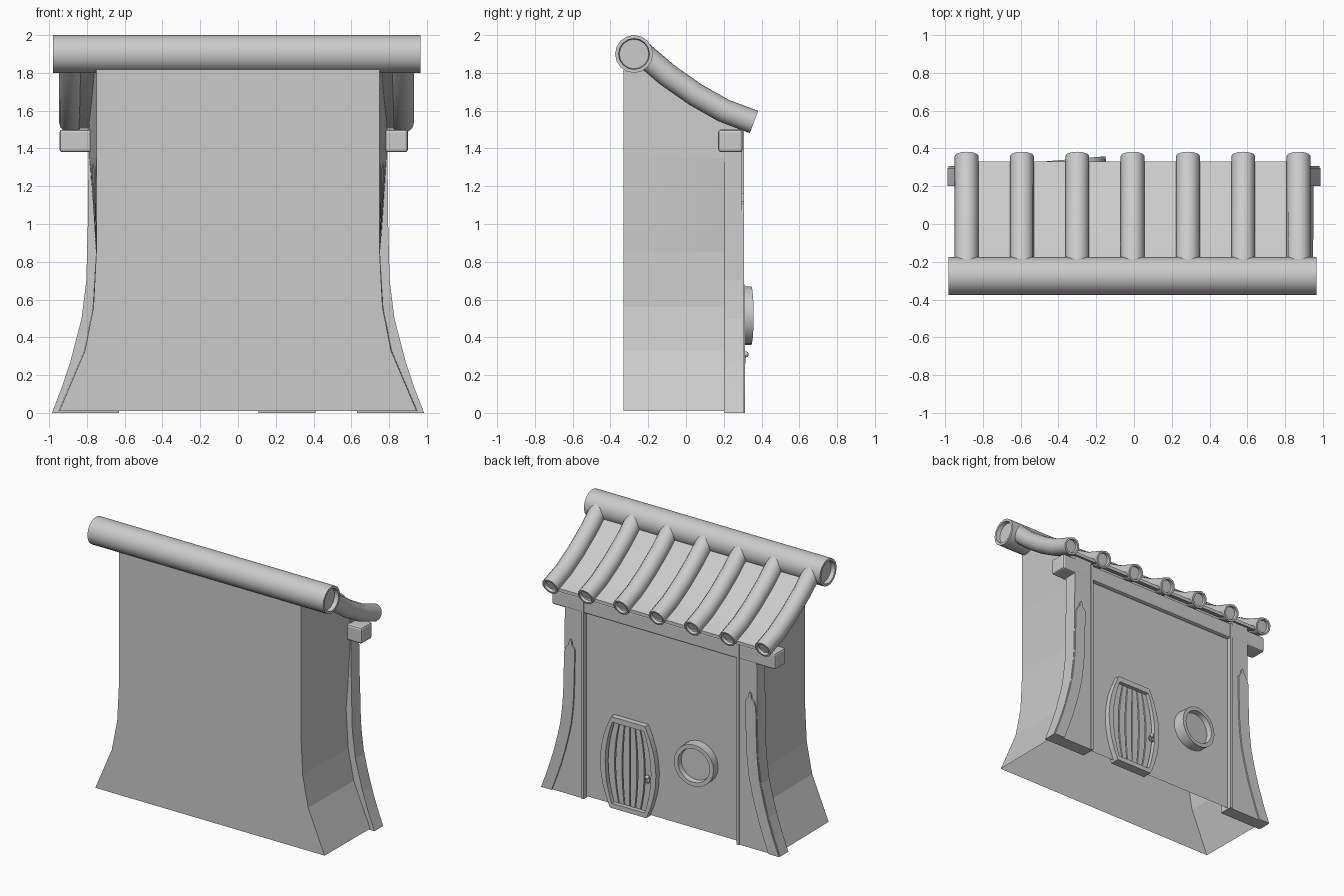
import bpy, bmesh, math
from mathutils import Vector

cube = bpy.data.objects.get("Cube")
if cube:
    bpy.data.objects.remove(cube, do_unlink=True)

grey = bpy.data.materials.new("plain grey")
grey.use_nodes = True
grey.diffuse_color = (0.6, 0.6, 0.6, 1)
grey.node_tree.nodes["Principled BSDF"].inputs["Base Color"].default_value = (0.6, 0.6, 0.6, 1)


def finish(bm, name, smooth=False, bevel=0):
    bmesh.ops.recalc_face_normals(bm, faces=bm.faces)
    mesh = bpy.data.meshes.new(name)
    bm.to_mesh(mesh)
    bm.free()
    mesh.materials.append(grey)
    obj = bpy.data.objects.new(name, mesh)
    bpy.context.collection.objects.link(obj)
    if bevel:
        mod = obj.modifiers.new("soft edges", "BEVEL")
        mod.width, mod.segments = bevel, 2
    if smooth:
        bpy.ops.object.select_all(action="DESELECT")
        obj.select_set(True)
        bpy.context.view_layer.objects.active = obj
        bpy.ops.object.shade_smooth_by_angle(angle=math.radians(40))
    return obj


def lerp(points, t):
    for (a, va), (b, vb) in zip(points, points[1:]):
        if t <= b:
            return va + (vb - va) * (t - a) / (b - a)
    return points[-1][1]


def prism(name, outline, y0, y1, bevel=0):
    """Extrude an outline of (x, z) points from y0 to y1."""
    bm = bmesh.new()
    back = [bm.verts.new((x, y0, z)) for x, z in outline]
    face = bm.faces.new(back)
    new = bmesh.ops.extrude_face_region(bm, geom=[face])["geom"]
    moved = [v for v in new if isinstance(v, bmesh.types.BMVert)]
    bmesh.ops.translate(bm, verts=moved, vec=(0, y1 - y0, 0))
    return finish(bm, name, bevel=bevel)


def box(name, x0, x1, y0, y1, z0, z1, bevel=0):
    return prism(name, [(x0, z0), (x1, z0), (x1, z1), (x0, z1)], y0, y1, bevel)


def tube(name, path, radius, across, sides, rim, depth):
    """Round bar along a path, with a rimmed hollow in each end."""
    bm = bmesh.new()
    path = [Vector(p) for p in path]
    rings = []
    for i, p in enumerate(path):
        t = (path[min(i + 1, len(path) - 1)] - path[max(i - 1, 0)]).normalized()
        v = t.cross(Vector(across)).normalized()
        u = v.cross(t)
        angles = [math.tau * k / sides for k in range(sides)]
        rings.append([bm.verts.new(p + radius * (u * math.cos(a) + v * math.sin(a))) for a in angles])
    for a, b in zip(rings, rings[1:]):
        for k in range(sides):
            n = (k + 1) % sides
            bm.faces.new((a[k], a[n], b[n], b[k]))
    caps = [bm.faces.new(rings[0]), bm.faces.new(rings[-1])]
    bmesh.ops.recalc_face_normals(bm, faces=bm.faces)
    bmesh.ops.inset_individual(bm, faces=caps, thickness=rim)
    bmesh.ops.inset_individual(bm, faces=caps, thickness=0.004, depth=-depth)
    return finish(bm, name, smooth=True)


# Roof slope: centre height of the tiles along y
slope = [(-0.33, 1.98), (-0.24, 1.91), (-0.1, 1.79), (0.05, 1.685), (0.2, 1.6), (0.36, 1.54)]

# Body: flared shell, open underneath, top following the roof
front_half = [(0, 0.95), (0.33, 0.81), (0.56, 0.765), (0.85, 0.75), (2, 0.75)]
back_half = [(0, 0.955), (0.33, 0.815), (0.56, 0.77), (0.85, 0.752), (1.35, 0.79), (2, 0.79)]
depths = [-0.33, -0.2, -0.1, 0.05, 0.16, 0.27]
bm = bmesh.new()
rings = []
for level in (0.01, 0.33, 0.56, 0.85, 1.35, None):
    left, right = [], []
    for y in depths:
        z = level if level is not None else min(lerp(slope, y) - 0.035, 1.84)
        f = (y - depths[0]) / (depths[-1] - depths[0])
        half = lerp(front_half, z) * (1 - f) + lerp(back_half, z) * f
        left.append(bm.verts.new((half, y, z)))
        right.append(bm.verts.new((-half, y, z)))
    rings.append(left + right[::-1])
count = len(rings[0])
for a, b in zip(rings, rings[1:]):
    for k in range(count):
        n = (k + 1) % count
        bm.faces.new((a[k], a[n], b[n], b[k]))
for k in range(len(depths) - 1):
    top = rings[-1]
    bm.faces.new((top[k], top[k + 1], top[count - 2 - k], top[count - 1 - k]))
finish(bm, "house_body")

# Roof sheet under the tiles
bm = bmesh.new()
rows = []
for i in range(11):
    y = -0.25 + 0.58 * i / 10
    z = lerp(slope, y)
    rows.append([bm.verts.new((x, y, z + dz)) for x, dz in ((-0.88, -0.045), (0.87, -0.045), (0.87, -0.02), (-0.88, -0.02))])
for a, b in zip(rows, rows[1:]):
    for k in range(4):
        n = (k + 1) % 4
        bm.faces.new((a[k], a[n], b[n], b[k]))
bm.faces.new(rows[0])
bm.faces.new(rows[-1])
finish(bm, "roof_sheet", smooth=True)

# Ridge and curved tile bars
tube("ridge_bar", [(-0.98, -0.275, 1.9), (0.965, -0.275, 1.9)], 0.1, (0, 1, 0), 16, 0.018, 0.03)
for i in range(7):
    x = -0.885 + 0.2925 * i
    tube(f"roof_tile_{i + 1}", [(x, y, z) for y, z in slope[1:]], 0.063, (1, 0, 0), 12, 0.014, 0.02)

# Cross beam with ends poking out
box("cross_beam", -0.945, 0.9, 0.17, 0.3, 1.38, 1.5, bevel=0.015)

# Pillars with flared outer edge, inner strip and raised trim
flare = [(0, 0.985), (0.13, 0.935), (0.27, 0.888), (0.5, 0.828), (0.7, 0.803), (1.0, 0.795), (1.53, 0.79)]
for side, s in (("left", 1), ("right", -1)):
    edge = [(s * x, z) for z, x in flare]
    prism(f"{side}_pillar", [(s * 0.64, 0)] + edge + [(s * 0.64, 1.53)], 0.2, 0.297)
    box(f"{side}_pillar_strip", s * 0.63, s * 0.65, 0.2, 0.306, 0, 1.5)
    heights = [1.06 * k / 10 for k in range(11)]
    outer = [(s * (lerp(flare, z) - 0.004), z) for z in heights]
    inner = [(s * (lerp(flare, z) - 0.09), z) for z in reversed(heights)]
    ogee = [(0.775, 1.1), (0.755, 1.12), (0.75, 1.15), (0.74, 1.165), (0.73, 1.15), (0.725, 1.12), (0.706, 1.1)]
    prism(f"{side}_pillar_trim", outer + [(s * x, z) for x, z in ogee] + inner, 0.25, 0.308)


# Barrel-shaped door: strips bounded by fractions of its half width
def door_strip(name, f0, f1, z0, z1, y1, bevel=0):
    def x(f, z):
        return 0.26 + f * (0.23 - 0.085 * ((z - 0.33) / 0.34) ** 2)
    zs = [z0 + (z1 - z0) * k / 8 for k in range(9)]
    prism(name, [(x(f0, z), z) for z in zs] + [(x(f1, z), z) for z in reversed(zs)], 0.24, y1, bevel)


door_strip("door_backing", -0.9, 0.9, 0.02, 0.67, 0.276)
for side, s in (("left", 1), ("right", -1)):
    door_strip(f"door_frame_{side}", s * 0.82, s, 0.0, 0.68, 0.312)
door_strip("door_frame_bottom", -0.82, 0.82, 0.0, 0.035, 0.312)
door_strip("door_frame_top", -0.82, 0.82, 0.64, 0.68, 0.312)
for i in range(6):
    f = -0.8 + 1.6 * i / 6
    door_strip(f"door_board_{i + 1}", f + 0.02, f + 0.245, 0.04, 0.635, 0.29)

# Door knob
bm = bmesh.new()
bmesh.ops.create_uvsphere(bm, u_segments=12, v_segments=8, radius=0.016)
bmesh.ops.translate(bm, verts=bm.verts, vec=(0.1, 0.316, 0.31))
finish(bm, "door_knob", smooth=True)
ring = [(0.1 + 0.02 * math.sin(a), 0.31, 0.285 + 0.02 * math.cos(a)) for a in [math.tau * k / 12 for k in range(13)]]
tube("door_ring", ring, 0.006, (0, 1, 0), 6, 0.001, 0.0)

# Round window, slightly turned
tube("round_window", [(-0.297, 0.25, 0.515), (-0.305, 0.345, 0.515)], 0.155, (1, 0, 0), 24, 0.03, 0.04)
